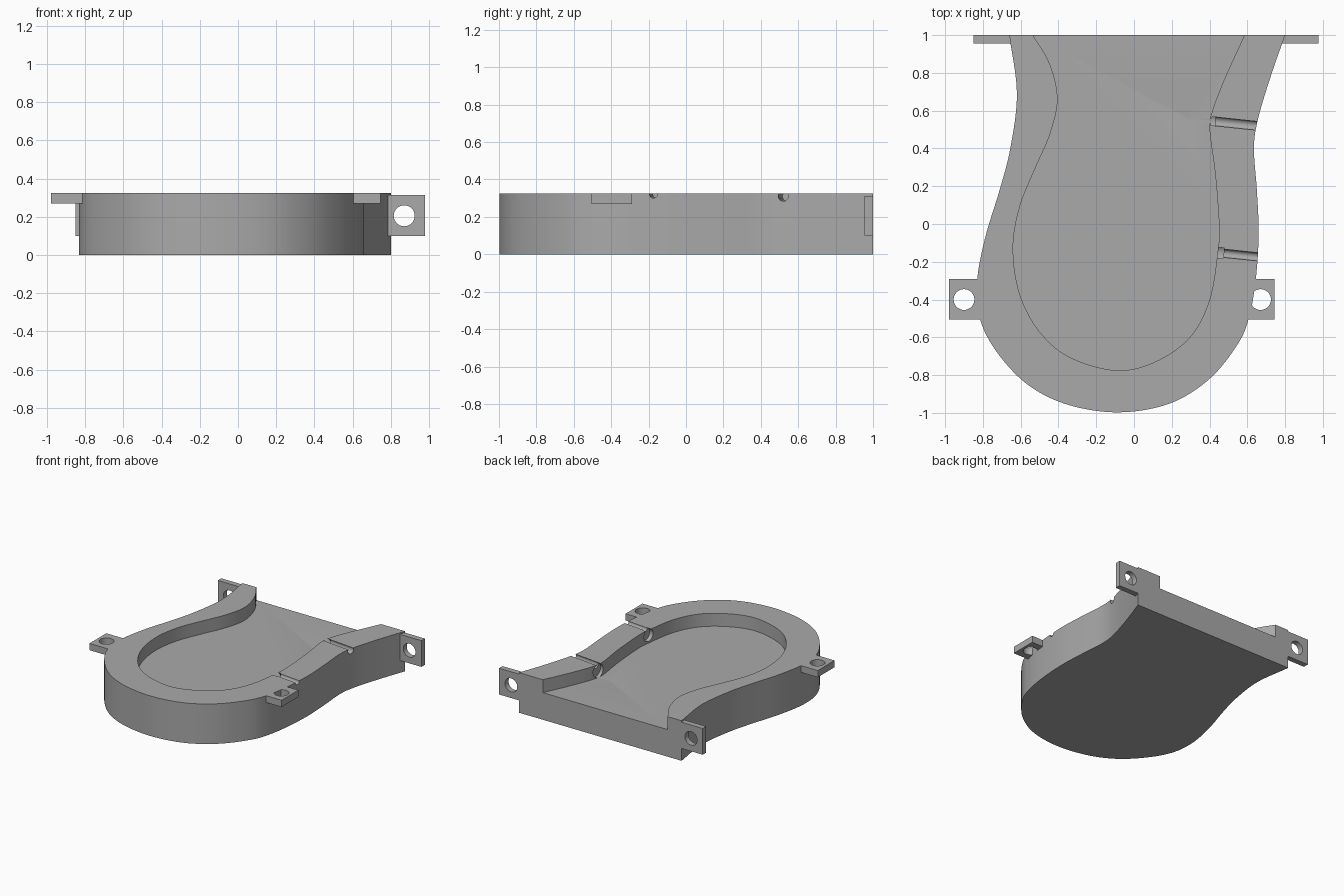
import bpy, bmesh, math
from mathutils import Vector

if "Cube" in bpy.data.objects:
    bpy.data.objects.remove(bpy.data.objects["Cube"])

TOP, FLOOR = 0.325, 0.22
HOLE_R = 0.055

grey = bpy.data.materials.new("plain grey")
grey.use_nodes = True
GREY = (0.4, 0.4, 0.4, 1)
grey.diffuse_color = GREY
grey.node_tree.nodes["Principled BSDF"].inputs["Base Color"].default_value = GREY


def add_object(name, bm):
    bmesh.ops.recalc_face_normals(bm, faces=bm.faces)
    mesh = bpy.data.meshes.new(name)
    bm.to_mesh(mesh)
    bm.free()
    mesh.materials.append(grey)
    obj = bpy.data.objects.new(name, mesh)
    bpy.context.collection.objects.link(obj)
    return obj


def smooth_path(points, steps=8):
    """Catmull-Rom curve through the points."""
    p = [Vector(q) for q in points]
    p = [2 * p[0] - p[1]] + p + [2 * p[-1] - p[-2]]
    path = []
    for a, b, c, d in zip(p, p[1:], p[2:], p[3:]):
        for i in range(steps):
            t = i / steps
            path.append(0.5 * (2 * b + (c - a) * t + (2 * a - 5 * b + 4 * c - d) * t * t
                               + (3 * b - a - 3 * c + d) * t ** 3))
    return path + [p[-2]]


def prism(name, outline, z0, z1):
    bm = bmesh.new()
    face = bm.faces.new([bm.verts.new((q[0], q[1], z0)) for q in outline])
    ext = bmesh.ops.extrude_face_region(bm, geom=[face])
    verts = [v for v in ext["geom"] if isinstance(v, bmesh.types.BMVert)]
    bmesh.ops.translate(bm, verts=verts, vec=(0, 0, z1 - z0))
    return add_object(name, bm)


def box(name, x0, x1, y0, y1, z0, z1):
    return prism(name, [(x0, y0), (x1, y0), (x1, y1), (x0, y1)], z0, z1)


def rod(name, start, end, radius):
    start, end = Vector(start), Vector(end)
    axis = end - start
    bm = bmesh.new()
    bmesh.ops.create_cone(bm, cap_ends=True, segments=32, radius1=radius,
                          radius2=radius, depth=axis.length)
    bmesh.ops.rotate(bm, verts=bm.verts, matrix=axis.to_track_quat("Z", "Y").to_matrix())
    bmesh.ops.translate(bm, verts=bm.verts, vec=(start + end) / 2)
    return add_object(name, bm)


def cut(obj, cutter):
    cutter.hide_render = True
    mod = obj.modifiers.new("cut", "BOOLEAN")
    mod.operation, mod.solver, mod.object = "DIFFERENCE", "EXACT", cutter
    bpy.context.view_layer.objects.active = obj
    bpy.ops.object.modifier_apply(modifier=mod.name)
    bpy.data.objects.remove(cutter)


def shade(obj):
    bpy.ops.object.select_all(action="DESELECT")
    obj.select_set(True)
    bpy.context.view_layer.objects.active = obj
    bpy.ops.object.shade_smooth_by_angle(angle=math.radians(25))


# Body with its curved outer wall
outer = smooth_path([
    (-.66, 1), (-.62, .69), (-.655, .4), (-.71, .185), (-.79, -.08), (-.832, -.32),
    (-.81, -.52), (-.71, -.7), (-.55, -.86), (-.34, -.96), (-.075, -.997), (.19, -.95),
    (.4, -.82), (.55, -.635), (.61, -.49), (.645, -.29), (.66, -.05), (.65, .185),
    (.635, .4), (.655, .55), (.72, .77), (.8, 1)])
body = prism("body", outer, 0, TOP)

# Pocket, open at the back
inner = smooth_path([
    (-.535, 1), (-.445, .845), (-.405, .66), (-.445, .475), (-.525, .29), (-.605, .09),
    (-.64, -.13), (-.605, -.37), (-.5, -.57), (-.34, -.705), (-.095, -.775), (.11, -.73),
    (.295, -.6), (.4, -.4), (.445, -.13), (.45, 0), (.43, .265), (.4, .5),
    (.415, .6), (.48, .77), (.585, 1)])
pocket = [(-.535, 1.2)] + inner + [(.585, 1.2)]
cut(body, prism("pocket_cutter", pocket, FLOOR, 1))

# Two grooves through the left wall, each with a wider bore on the pocket side
for x, y, z, r, bore_z, bore_r in [(.43, .543, .311, .027, .273, .054),
                                   (.475, -.155, .323, .022, .284, .05)]:
    slope = -.105
    cut(body, rod("groove_cutter", (x - .02, y + .002, z), (x + .4, y + .4 * slope, z), r))
    cut(body, rod("bore_cutter", (x - .15, y - .15 * slope, bore_z), (x, y, bore_z), bore_r))
shade(body)

# Flat side ears with vertical holes
for name, x0, x1, hx in [("right_ear", -.98, -.80, -.9), ("left_ear", .60, .745, .67)]:
    ear = box(name, x0, x1, -.505, -.29, .27, TOP)
    cut(ear, rod("hole_cutter", (hx, -.4, 0), (hx, -.4, 1), HOLE_R))
    shade(ear)

# Upright back plates with holes facing front to back
for name, x0, x1, hx in [("right_back_plate", -.85, -.635, -.745),
                         ("left_back_plate", .765, .978, .87)]:
    plate = box(name, x0, x1, .955, 1, .1, .313)
    cut(plate, rod("hole_cutter", (hx, .5, .205), (hx, 1.5, .205), HOLE_R))
    shade(plate)
